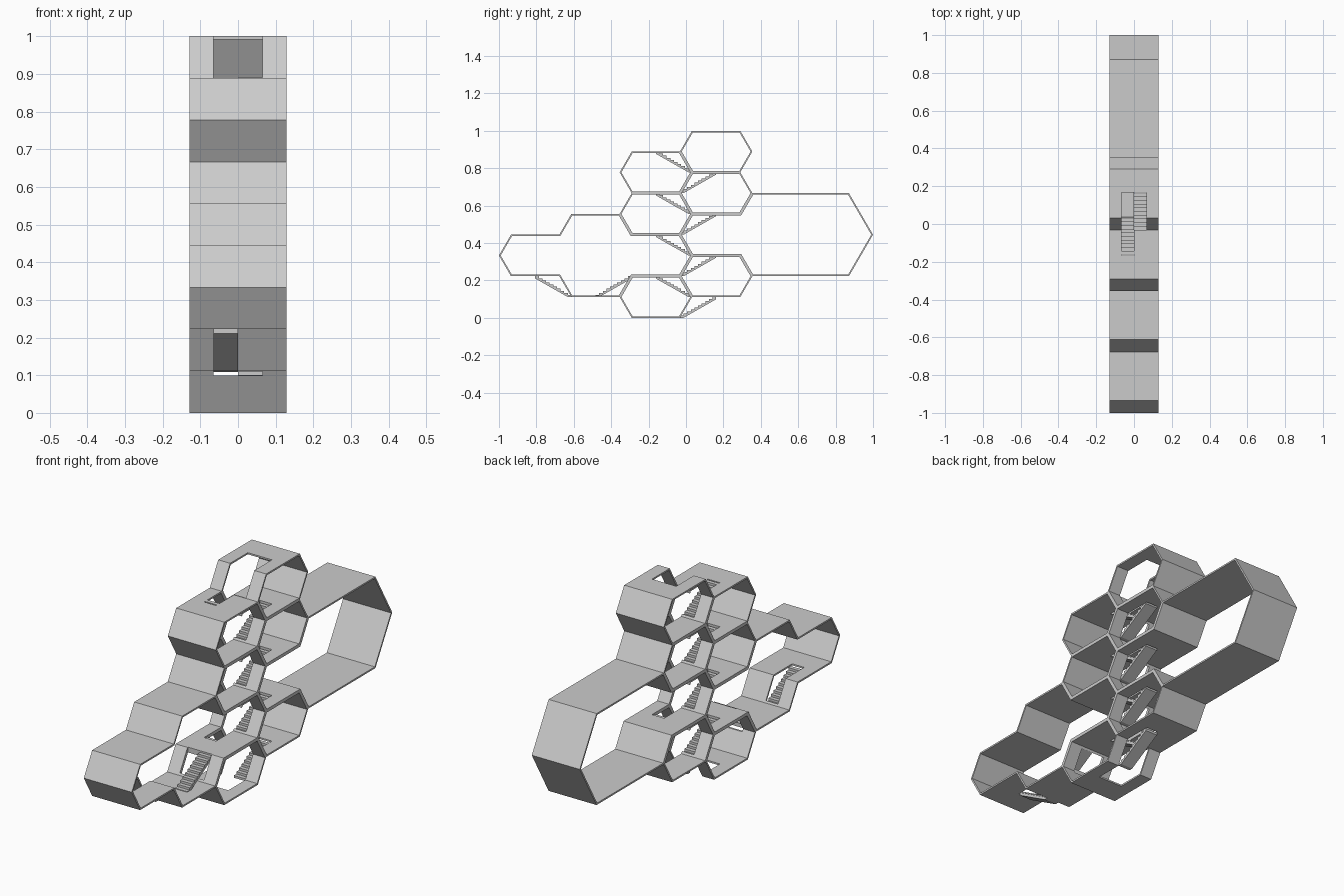
import bpy, bmesh
from mathutils import Vector

if "Cube" in bpy.data.objects:
    bpy.data.objects.remove(bpy.data.objects["Cube"])

H = 1 / 9            # half height of one cell
T = 0.129            # half length of a cell's flat side
S = 0.0645           # sideways reach of a sloped side
W = 0.129            # half depth of the tubes in x
WALL = 0.008
D = 0.065            # half width of the doorways


def make_object(name, bm):
    bmesh.ops.recalc_face_normals(bm, faces=bm.faces)
    mesh = bpy.data.meshes.new(name)
    bm.to_mesh(mesh)
    bm.free()
    ob = bpy.data.objects.new(name, mesh)
    bpy.context.collection.objects.link(ob)
    return ob


def inset(pts, d):
    """Offset a counter-clockwise outline inwards with mitred corners."""
    out = []
    for i, p in enumerate(pts):
        a = (p - pts[i - 1]).normalized()
        b = (pts[(i + 1) % len(pts)] - p).normalized()
        na, nb = Vector((-a.y, a.x)), Vector((-b.y, b.x))
        out.append(p + (na + nb) * d / (1 + na.dot(nb)))
    return out


def tube(name, outline):
    pts = [Vector(p) for p in outline]
    inner = inset(pts, WALL)
    bm = bmesh.new()
    rings = [[bm.verts.new((x, p.x, p.y)) for p in loop]
             for x, loop in ((-W, pts), (W, pts), (W, inner), (-W, inner))]
    n = len(pts)
    for r in range(4):
        a, b = rings[r], rings[(r + 1) % 4]
        for i in range(n):
            j = (i + 1) % n
            bm.faces.new((a[i], a[j], b[j], b[i]))
    return make_object(name, bm)


def hexagon(y, z):
    return [(y - T - S, z), (y - T, z - H), (y + T, z - H),
            (y + T + S, z), (y + T, z + H), (y - T, z + H)]


def stair(name, y, z, direction, x0, x1, steps=10):
    run, rise = 3 * S / steps, H / steps
    prof = []
    for i in range(steps):
        prof += [(i * run, i * rise), (i * run, (i + 1) * rise)]
    prof += [(steps * run, H), (steps * run, H - 0.012), (run, 0)]
    bm = bmesh.new()
    face = bm.faces.new([bm.verts.new((x0, y + direction * u, z + v)) for u, v in prof])
    ext = bmesh.ops.extrude_face_region(bm, geom=[face])["geom"]
    bmesh.ops.translate(bm, vec=(x1 - x0, 0, 0),
                        verts=[v for v in ext if isinstance(v, bmesh.types.BMVert)])
    return make_object(name, bm)


def cutter(x, y, z):
    bm = bmesh.new()
    bmesh.ops.create_cube(bm, size=1)
    for v in bm.verts:
        v.co = [(r[0] + r[1]) / 2 + c * (r[1] - r[0]) for c, r in zip(v.co, (x, y, z))]
    ob = make_object("opening_cutter", bm)
    ob.hide_render = True
    ob.hide_set(True)
    ob.display_type = 'WIRE'
    return ob


# Single hexagonal rooms in the two tower columns
C = T + S / 2        # column centre
rooms = []
for n in (0, 2, 3):
    rooms.append(tube("front_room", hexagon(-C, H + 2 * H * n)))
    rooms.append(tube("back_room", hexagon(C, 2 * H + 2 * H * n)))

# Long front hall made of four merged cells
y1, y2, y3, y4 = -C - T, -C - T - S, -3 * C - T, -3 * C - T - S
y5 = -1 + S
rooms.append(tube("front_hall", [
    (-1, 3 * H), (y5, 2 * H), (y4, 2 * H), (y3, H), (y2, H), (y1, 2 * H),
    (-S / 2, 2 * H), (S / 2, 3 * H), (-S / 2, 4 * H), (y1, 4 * H),
    (y2, 5 * H), (y3, 5 * H), (y4, 4 * H), (y5, 4 * H)]))

# Large back hall: one cell merged with a double-size hexagon
rooms.append(tube("back_hall", [
    (-S / 2, 4 * H), (S / 2, 3 * H), (-y1, 3 * H), (-y2, 2 * H), (1 - 2 * S, 2 * H),
    (1, 4 * H), (1 - 2 * S, 6 * H), (-y2, 6 * H), (-y1, 5 * H), (S / 2, 5 * H)]))

# Doorways between columns and stairwells in floors and roofs
e = 0.031
cutters = [
    cutter((-D, D), (-e, e), (-0.1, 1.1)),
    cutter((0, D), (e - 0.002, 0.168), (0.05, 0.95)),
    cutter((-D, 0), (-0.168, -e + 0.002), (0.05, 0.95)),
    cutter((-D, D), (e - 0.002, 0.168), (0.95, 1.1)),
    cutter((-D, D), (-0.168, -e + 0.002), (-0.1, 0.05)),
    cutter((-D, D), (y2 + 0.001, y1 - 0.001), (H - 0.012, 2 * H + 0.012)),
    cutter((-D, 0), (-0.815, y3 - 0.001), (H - 0.012, 2 * H + 0.012)),
]
for room in rooms:
    for c in cutters:
        mod = room.modifiers.new("opening", 'BOOLEAN')
        mod.operation = 'DIFFERENCE'
        mod.solver = 'EXACT'
        mod.object = c

# Stairs zigzagging up the tower
for n in range(4):
    stair("stair_to_back", -S / 2, 2 * H * n, 1, 0, D)
    stair("stair_to_front", S / 2, H + 2 * H * n, -1, -D, 0)

# Stairs inside the front hall
stair("hall_front_stair", y3, H, -1, -D, 0)
stair("hall_inner_stair", y1 - 3 * S, H, 1, 0, D)
